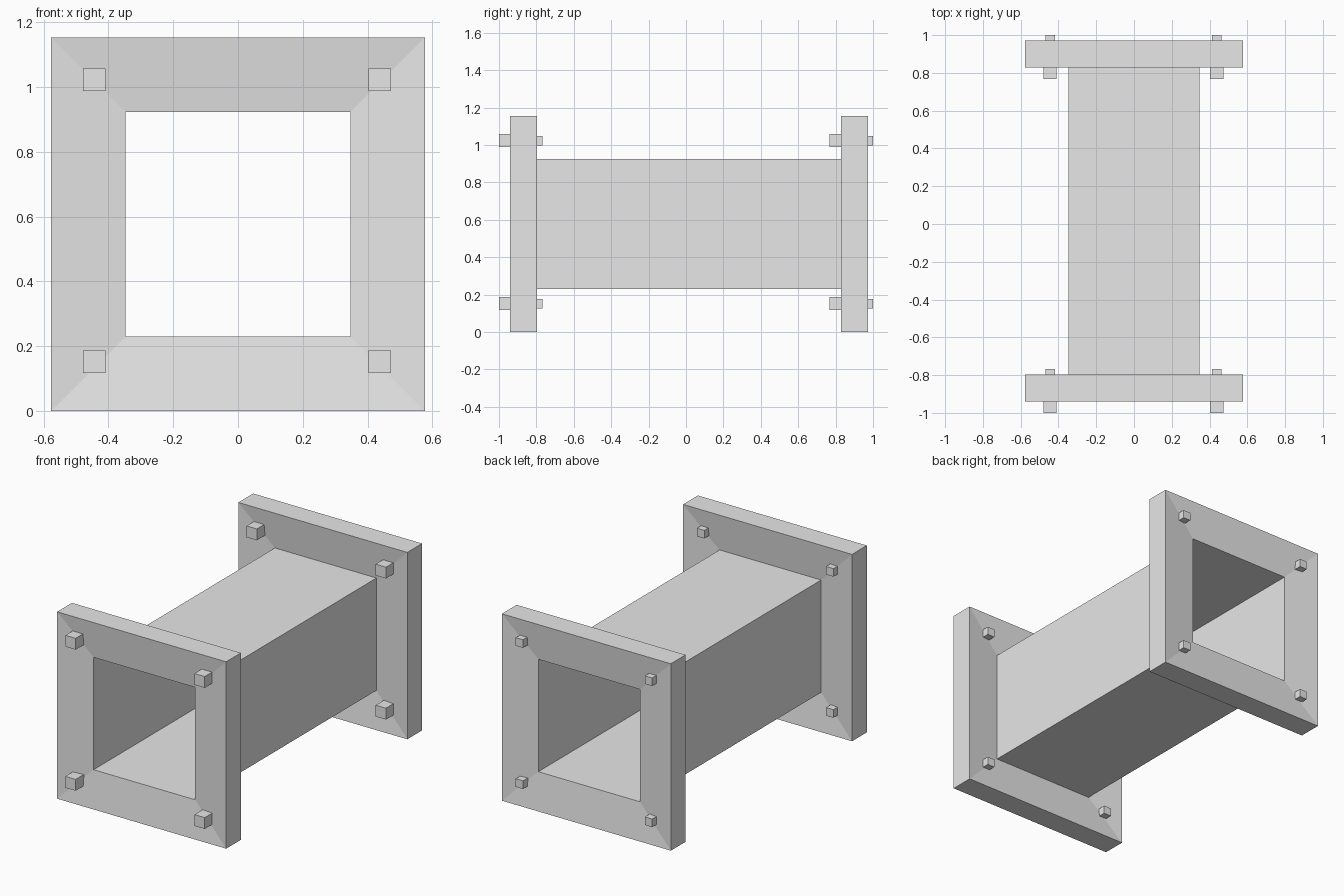
import bpy
import bmesh

cube = bpy.data.objects.get("Cube")
if cube:
    bpy.data.objects.remove(cube, do_unlink=True)

# Single plain grey
grey = bpy.data.materials.new("plain_grey")
grey.use_nodes = True
colour = (0.8, 0.8, 0.8, 1)
grey.diffuse_color = colour
grey.node_tree.nodes["Principled BSDF"].inputs["Base Color"].default_value = colour

MID_Z = 0.577       # height of the duct axis
OUTER = 0.577       # half width of a flange
INNER = 0.347       # half width of the duct
THICK = 0.144       # flange thickness at its rim
DISH = 0.027        # how far the flange faces sink towards the duct
FLANGES = {"front": -0.94, "back": 0.828}


def add_object(name, bm):
    bmesh.ops.recalc_face_normals(bm, faces=bm.faces)
    mesh = bpy.data.meshes.new(name)
    bm.to_mesh(mesh)
    bm.free()
    mesh.materials.append(grey)
    obj = bpy.data.objects.new(name, mesh)
    bpy.context.collection.objects.link(obj)
    return obj


def square_loft(name, profile, closed):
    """Join square rings, given as (half width, y), along the duct axis."""
    bm = bmesh.new()
    corners = [(-1, -1), (1, -1), (1, 1), (-1, 1)]
    rings = [[bm.verts.new((sx * h, y, MID_Z + sz * h)) for sx, sz in corners]
             for h, y in profile]
    pairs = list(zip(rings, rings[1:]))
    if closed:
        pairs.append((rings[-1], rings[0]))
    for a, b in pairs:
        for i in range(4):
            j = (i + 1) % 4
            bm.faces.new((a[i], a[j], b[j], b[i]))
    return add_object(name, bm)


def block(name, x, z, width, y0, y1):
    bm = bmesh.new()
    bmesh.ops.create_cube(bm, size=1)
    bmesh.ops.scale(bm, vec=(width, y1 - y0, width), verts=bm.verts)
    bmesh.ops.translate(bm, vec=(x, (y0 + y1) / 2, z), verts=bm.verts)
    return add_object(name, bm)


# Thin-walled duct between the flanges
square_loft("duct", [(INNER, FLANGES["front"] + THICK - DISH),
                     (INNER, FLANGES["back"] + DISH)], closed=False)

for end, y in FLANGES.items():
    # Dished square flange
    square_loft(end + "_flange", [(INNER, y + DISH), (OUTER, y),
                                  (OUTER, y + THICK), (INNER, y + THICK - DISH)],
                closed=True)
    # Bolt in each corner: wide head in front, narrow shank end behind
    for side, x in (("right", -0.444), ("left", 0.438)):
        for level, z in (("lower", 0.152), ("upper", 1.023)):
            tag = f"{end}_{level}_{side}_bolt"
            block(tag + "_head", x, z, 0.07, y - 0.06, y + 0.04)
            block(tag + "_shank", x, z, 0.05, y + 0.04, y + THICK + 0.028)
